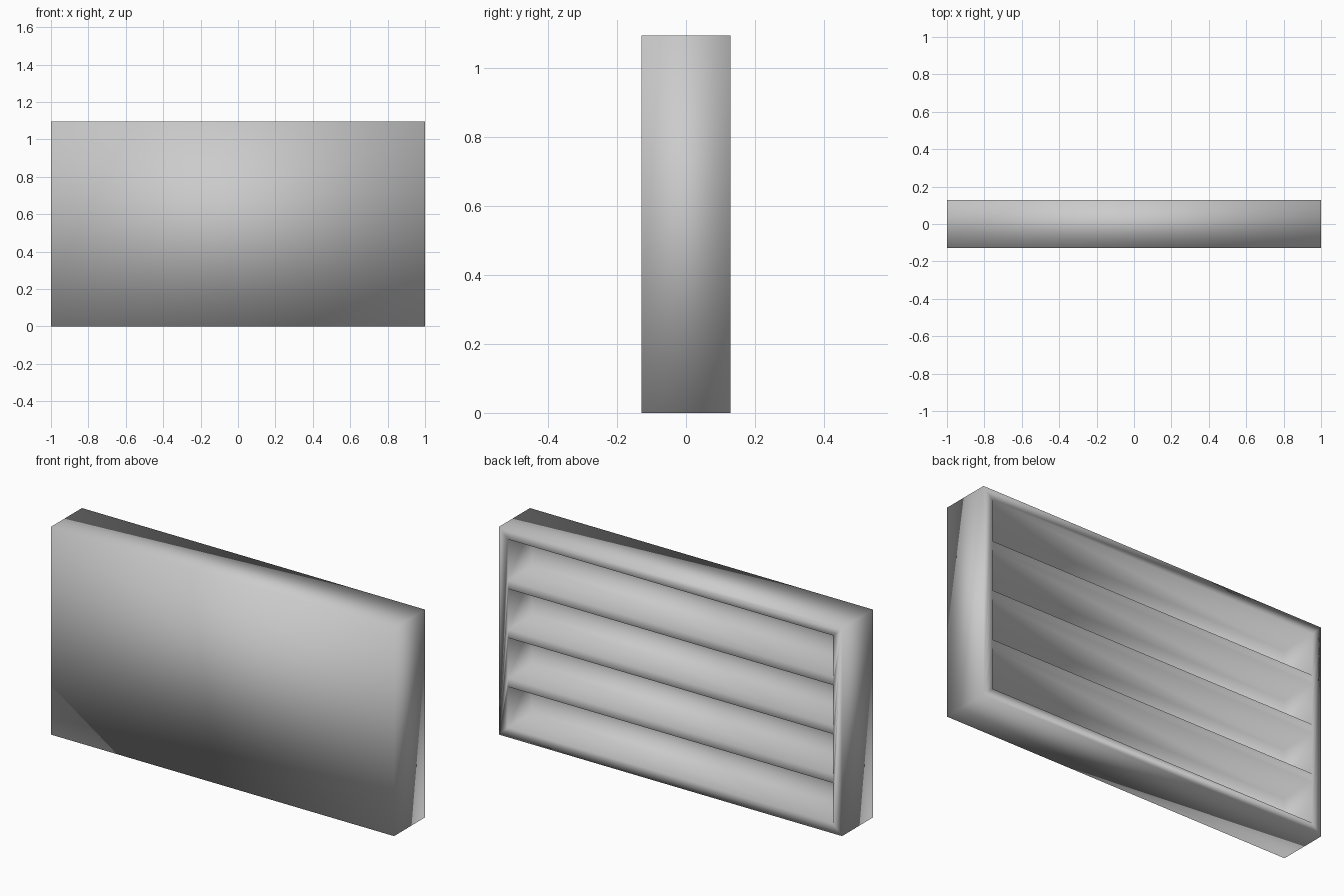
import bpy
import bmesh

WIDTH, DEPTH, HEIGHT = 2.0, 0.258, 1.095
BORDER = 0.052                # rim around the bays
BAY_DEPTH = 0.2
BAYS, PITCH, BOARD = 4, 0.258, 0.044

old = bpy.data.objects.get("Cube")
if old:
    bpy.data.objects.remove(old, do_unlink=True)

grey = bpy.data.materials.new("plain grey")
grey.use_nodes = True
grey.diffuse_color = (0.6, 0.6, 0.6, 1)
shader = next(n for n in grey.node_tree.nodes if n.type == 'BSDF_PRINCIPLED')
shader.inputs["Base Color"].default_value = grey.diffuse_color

# Solid casing
bm = bmesh.new()
bmesh.ops.create_cube(bm, size=1)
bmesh.ops.scale(bm, vec=(WIDTH, DEPTH, HEIGHT), verts=bm.verts)
bmesh.ops.translate(bm, vec=(0, 0, HEIGHT / 2), verts=bm.verts)

# Rim around the back
back = max(bm.faces, key=lambda f: f.calc_center_median().y)
bmesh.ops.inset_region(bm, faces=[back], thickness=BORDER, use_even_offset=True)

# Lower and upper edge of each horizontal board
geom = [back, *back.edges, *back.verts]
for i in range(1, BAYS):
    top = BORDER + i * PITCH
    for z in (top - BOARD, top):
        geom = bmesh.ops.bisect_plane(bm, geom=geom, plane_co=(0, 0, z),
                                      plane_no=(0, 0, 1))["geom"]

# Sink the bays between the boards
panels = [g for g in geom if isinstance(g, bmesh.types.BMFace)]
bays = [f for f in panels
        if max(v.co.z for v in f.verts) - min(v.co.z for v in f.verts) > 2 * BOARD]
sunk = bmesh.ops.extrude_discrete_faces(bm, faces=bays)["faces"]
for face in sunk:
    bmesh.ops.translate(bm, vec=(0, -BAY_DEPTH, 0), verts=face.verts)

# Soft shading over the whole shell
bmesh.ops.recalc_face_normals(bm, faces=bm.faces)
for face in bm.faces:
    face.smooth = True
mesh = bpy.data.meshes.new("shelf_casing")
bm.to_mesh(mesh)
bm.free()
mesh.materials.append(grey)
casing = bpy.data.objects.new("shelf_casing", mesh)
bpy.context.scene.collection.objects.link(casing)
